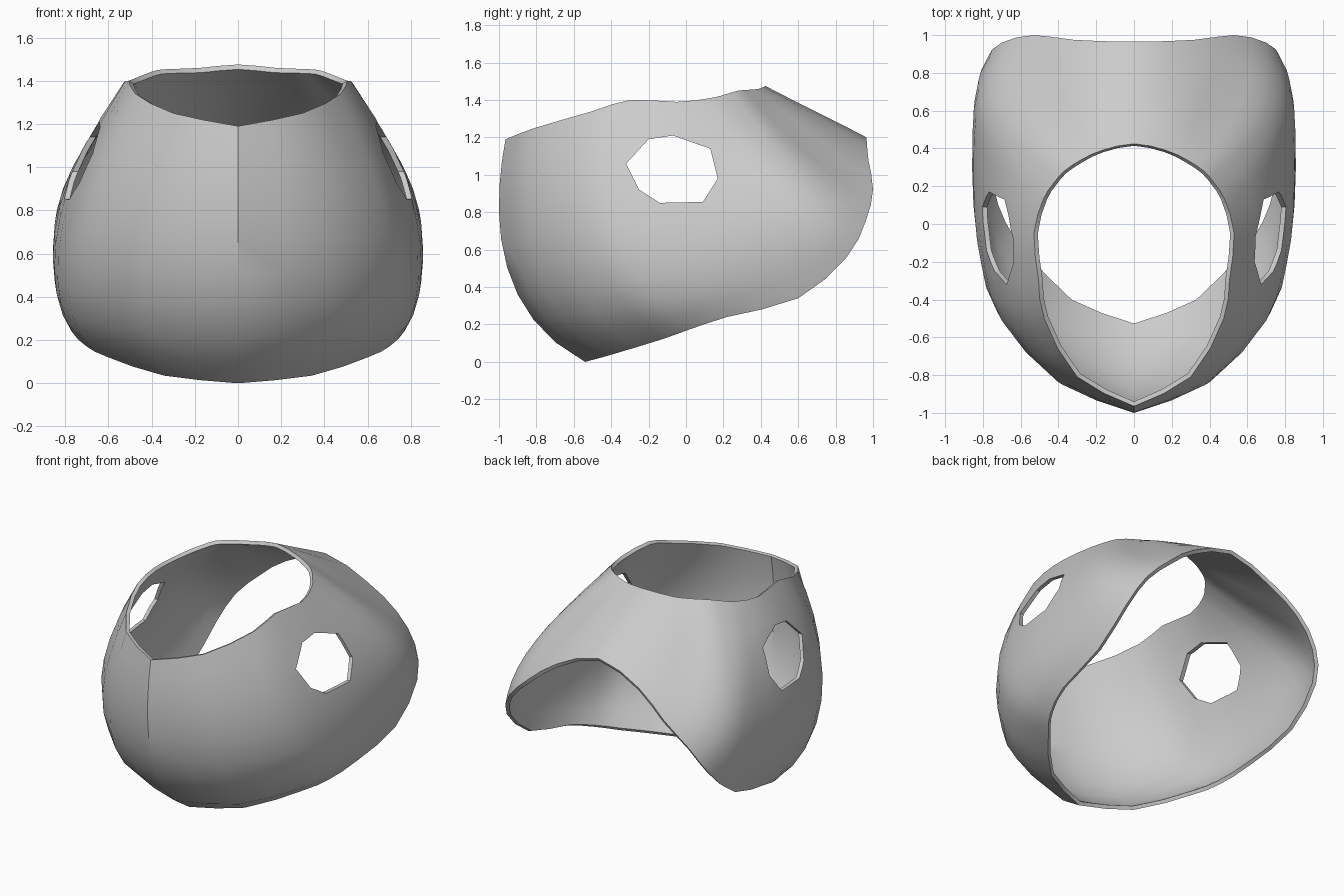
import bpy, bmesh
from mathutils import Vector

if "Cube" in bpy.data.objects:
    bpy.data.objects.remove(bpy.data.objects["Cube"])

# Four half-rings running from front centre, round the side, to back centre
TOP = [(0, -.965, 1.19), (.3, -.81, 1.25), (.475, -.5, 1.34), (.505, -.3, 1.4),
       (.53, -.05, 1.39), (.48, .13, 1.41), (.43, .21, 1.43), (.37, .28, 1.45),
       (.28, .34, 1.455), (.17, .39, 1.46), (0, .425, 1.475)]
UPPER = [(0, -1, .8), (.38, -.85, .82), (.66, -.54, .86), (.745, -.28, .88),
         (.78, 0, .92), (.775, .36, .98), (.73, .48, 1.05), (.62, .55, 1.14),
         (.43, .57, 1.24), (.24, .59, 1.34), (0, .6, 1.385)]
LOWER = [(0, -.9, .36), (.43, -.74, .37), (.73, -.4, .42), (.81, -.17, .45),
         (.85, .1, .52), (.855, .48, .64), (.825, .7, .78), (.7, .79, .92),
         (.52, .81, 1.04), (.3, .8, 1.19), (0, .78, 1.295)]
BOTTOM = [(0, -.54, 0), (.34, -.41, .035), (.6, -.13, .12), (.7, .01, .17),
          (.77, .22, .24), (.8, .6, .34), (.785, .86, .56), (.7, .96, .75),
          (.53, 1, .92), (.32, .975, 1.08), (0, .965, 1.2)]
STEPS, ROWS = 2, 9


def smooth_half(points):
    """Catmull-Rom curve through a half-ring."""
    p = [Vector(q) for q in points]
    p = [2 * p[0] - p[1]] + p + [Vector((-p[-2].x, p[-2].y, p[-2].z))]
    out = []
    for i in range(1, len(p) - 2):
        a, b, c, d = p[i - 1:i + 3]
        for s in range(STEPS):
            t = s / STEPS
            out.append(.5 * (2 * b + (c - a) * t + (2 * a - 5 * b + 4 * c - d) * t * t
                             + (3 * b - a - 3 * c + d) * t ** 3))
    return out + [p[-2]]


def column(points, t):
    """Cubic through the four ring points of one column."""
    u = 3 * t
    w = (-(u - 1) * (u - 2) * (u - 3) / 6, u * (u - 2) * (u - 3) / 2,
         -u * (u - 1) * (u - 3) / 2, u * (u - 1) * (u - 2) / 6)
    return sum((k * q for k, q in zip(w, points)), Vector())


def make_object(name, bm):
    me = bpy.data.meshes.new(name)
    bm.to_mesh(me)
    bm.free()
    ob = bpy.data.objects.new(name, me)
    bpy.context.collection.objects.link(ob)
    return ob


# Shell skin: full loop of columns, right half then mirrored left half
half = list(zip(*[smooth_half(r) for r in (TOP, UPPER, LOWER, BOTTOM)]))
left = [[Vector((-v.x, v.y, v.z)) for v in c] for c in reversed(half[1:-1])]
bm = bmesh.new()
grid = [[bm.verts.new(column(c, j / ROWS)) for j in range(ROWS + 1)] for c in half + left]
for i, a in enumerate(grid):
    b = grid[(i + 1) % len(grid)]
    for j in range(ROWS):
        bm.faces.new((a[j], a[j + 1], b[j + 1], b[j]))
shell = make_object("helmet_shell", bm)

# Wall thickness, inward
solid = shell.modifiers.new("wall", 'SOLIDIFY')
solid.thickness = .025
solid.offset = -1

# Cutter for both side holes
HOLE = [(-.32, 1.06), (-.2, 1.19), (-.07, 1.21), (.13, 1.14),
        (.17, .98), (.09, .855), (-.14, .85), (-.25, .92)]
bm = bmesh.new()
face = bm.faces.new([bm.verts.new((-1.2, y, z)) for y, z in HOLE])
ext = bmesh.ops.extrude_face_region(bm, geom=[face])
bmesh.ops.translate(bm, vec=(2.4, 0, 0),
                    verts=[g for g in ext["geom"] if isinstance(g, bmesh.types.BMVert)])
bmesh.ops.recalc_face_normals(bm, faces=bm.faces)
cutter = make_object("side_hole_cutter", bm)
cutter.hide_render = True
cut = shell.modifiers.new("side_holes", 'BOOLEAN')
cut.operation = 'DIFFERENCE'
cut.solver = 'EXACT'
cut.object = cutter

# Apply and shade
bpy.context.view_layer.objects.active = shell
shell.select_set(True)
for m in list(shell.modifiers):
    bpy.ops.object.modifier_apply(modifier=m.name)
bpy.data.objects.remove(cutter)
bpy.ops.object.shade_smooth_by_angle(angle=.6)
